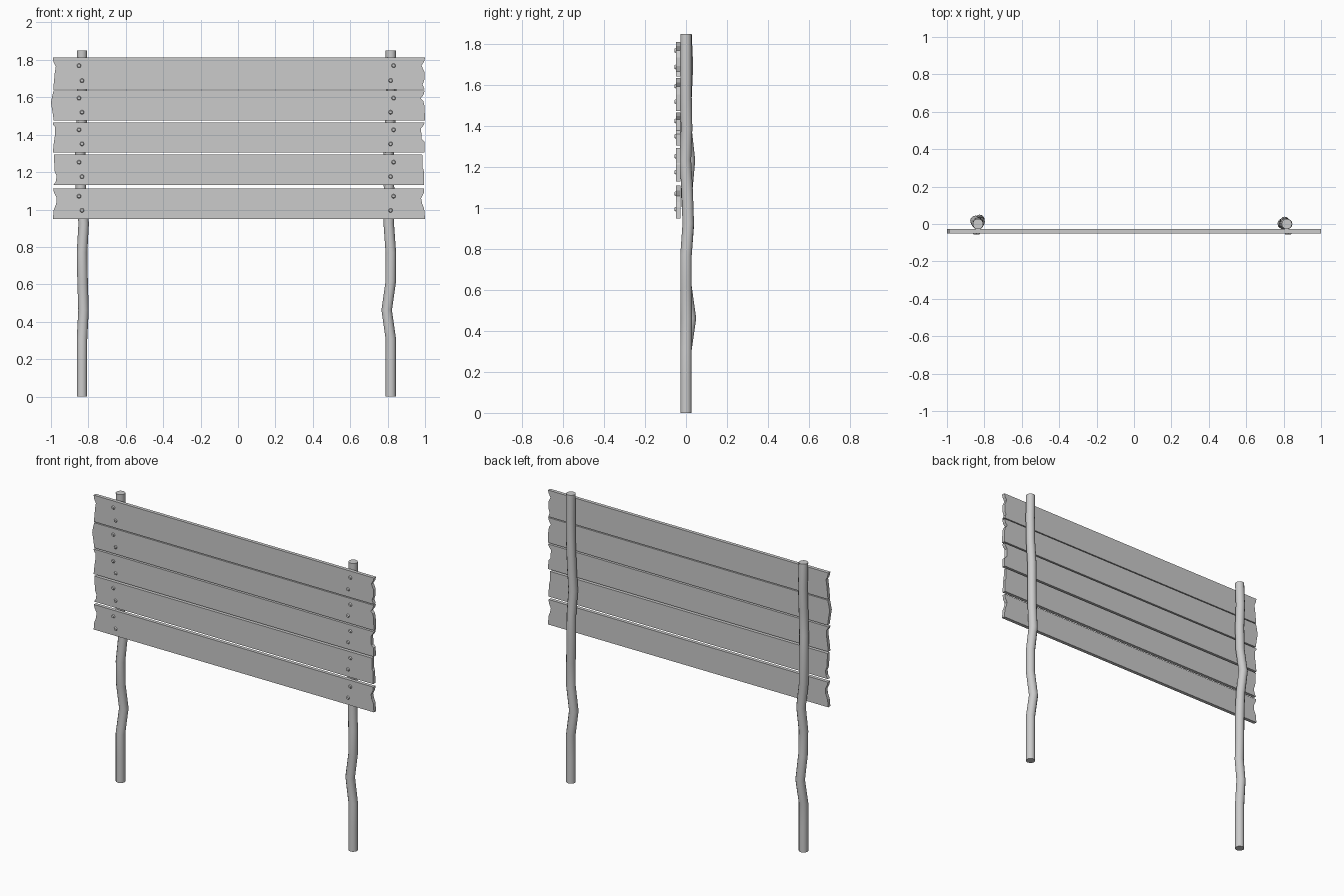
import bpy, bmesh, math

if "Cube" in bpy.data.objects:
    bpy.data.objects.remove(bpy.data.objects["Cube"])

def make_object(name, bm):
    bmesh.ops.recalc_face_normals(bm, faces=bm.faces)
    me = bpy.data.meshes.new(name)
    bm.to_mesh(me)
    bm.free()
    ob = bpy.data.objects.new(name, me)
    bpy.context.collection.objects.link(ob)
    return ob

def smooth(ob):
    bpy.ops.object.select_all(action='DESELECT')
    ob.select_set(True)
    bpy.context.view_layer.objects.active = ob
    bpy.ops.object.shade_smooth_by_angle(angle=math.radians(40))

# Crooked post: evenly spaced rings, some pushed sideways
def post(name, x, bends, height=1.85, r=0.028, sides=12, steps=12):
    bm = bmesh.new()
    rings = []
    for k in range(steps + 1):
        dx, dy = bends.get(k, (0, 0))
        rings.append([bm.verts.new((x + dx + r * math.cos(2 * math.pi * i / sides),
                                    dy + r * math.sin(2 * math.pi * i / sides),
                                    height * k / steps)) for i in range(sides)])
    for a, b in zip(rings, rings[1:]):
        for i in range(sides):
            j = (i + 1) % sides
            bm.faces.new((a[i], a[j], b[j], b[i]))
    bm.faces.new(rings[0])
    bm.faces.new(rings[-1])
    smooth(make_object(name, bm))

# Plank: front outline with chipped ends (fraction of height, x), extruded in y
def plank(name, z0, z1, left, right, y0=-0.05, y1=-0.028):
    bm = bmesh.new()
    outline = left + right[::-1]
    front = [bm.verts.new((x, y0, z0 + (z1 - z0) * t)) for t, x in outline]
    face = bm.faces.new(front)
    out = bmesh.ops.extrude_face_region(bm, geom=[face])
    for v in out['geom']:
        if isinstance(v, bmesh.types.BMVert):
            v.co.y = y1
    make_object(name, bm)

# Nail head: shallow tapered disc on the plank front
def nail(name, x, z):
    bpy.ops.mesh.primitive_cone_add(vertices=10, radius1=0.012, radius2=0.008, depth=0.008,
                                    location=(x, -0.053, z), rotation=(math.pi / 2, 0, 0))
    bpy.context.object.name = name

post("left_post", -0.834, {3: (.008, .022), 4: (.003, 0), 6: (.009, .012), 7: (-.004, .003),
                           8: (-.014, .017), 9: (-.004, 0), 11: (0, .007)})
post("right_post", 0.817, {3: (-.022, .002), 6: (-.011, .011), 7: (-.008, .006),
                           8: (-.014, -.003), 9: (-.008, .003), 11: (.002, 0)})

planks = [
    (1.642, 1.812, [(0, -.988), (.25, -.984), (.5, -.98), (.72, -.974), (.85, -.985), (1, -.99)],
     [(0, .998), (.15, .987), (.3, .996), (.55, .997), (.75, .981), (.88, .995), (1, 1)]),
    (1.475, 1.636, [(0, -.985), (.3, -.992), (.6, -1), (.85, -.992), (1, -.986)],
     [(0, 1), (.5, .997), (.66, .99), (.74, .977), (.86, .992), (1, .998)]),
    (1.306, 1.466, [(0, -.99), (.3, -.985), (.6, -.978), (.85, -.978), (.92, -.988), (1, -.99)],
     [(0, .998), (.35, .997), (.45, .981), (.8, .979), (.9, .992), (1, .998)]),
    (1.13, 1.294, [(0, -.987), (.12, -.974), (.3, -.97), (.45, -.98), (1, -.985)],
     [(0, .995), (.5, .993), (.55, .987), (1, .985)]),
    (.95, 1.111, [(0, -.99), (.3, -.985), (.5, -.972), (.7, -.97), (.88, -.984), (1, -.988)],
     [(0, 1), (.35, .995), (.5, .985), (.68, .979), (.85, .993), (1, .995)]),
]
for n, (z0, z1, left, right) in enumerate(planks, 1):
    plank(f"plank_{n}", z0, z1, left, right)
    for t, shift in ((.75, -.008), (.28, .008)):
        z = z0 + (z1 - z0) * t
        nail("left_nail", -.842 + shift, z)
        nail("right_nail", .824 - shift, z)
